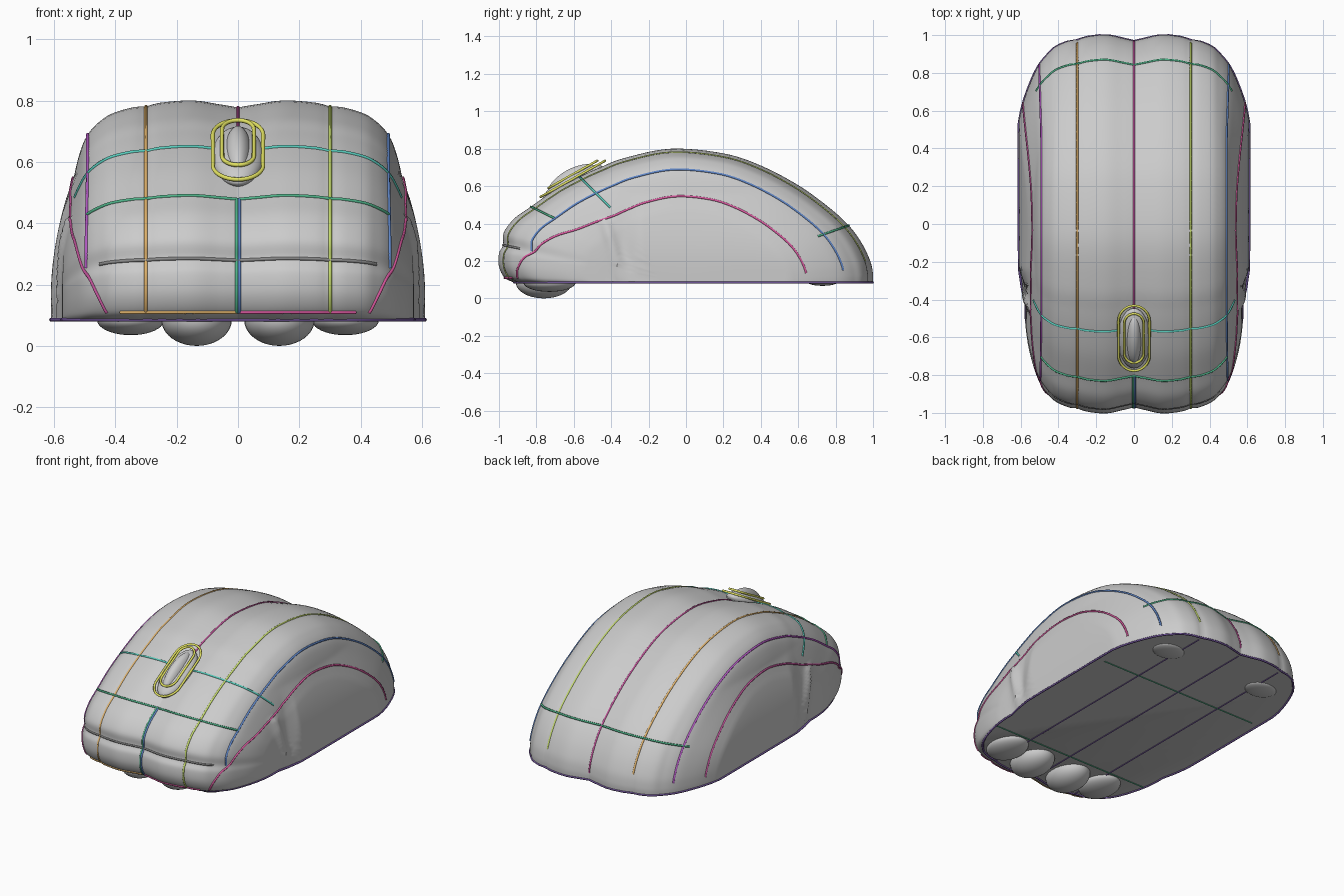
import bpy, bmesh, math
from mathutils import Vector

if "Cube" in bpy.data.objects:
    bpy.data.objects.remove(bpy.data.objects["Cube"])

BASE = 0.085
# side profile (y, z), from the back edge over the top to the front edge
PROFILE = [(1, .085), (1, .13), (.985, .2), (.94, .295), (.87, .39), (.76, .49), (.6, .605),
           (.4, .71), (.2, .775), (-.08, .8), (-.33, .75), (-.46, .7), (-.57, .65), (-.7, .58),
           (-.83, .49), (-.92, .425), (-.975, .35), (-.978, .285), (-1, .24), (-1, .17),
           (-.97, .11), (-.92, .085)]
# cross-section: half width x and scale of the profile toward the base centre
SECTION = [(0, .968), (.06, .982), (.16, 1), (.3, .98), (.4, .946), (.45, .905), (.49, .845),
           (.515, .765), (.535, .645), (.54, .5), (.54, .3), (.54, 0)]
T_END, U_END = len(PROFILE) - 1, len(SECTION) - 1


def spline(pts, t):
    """Catmull-Rom point at knot parameter t."""
    i = min(int(t), len(pts) - 2)
    f = t - i
    a, b, c, d = [Vector(pts[max(0, min(len(pts) - 1, k))]) for k in range(i - 1, i + 3)]
    return 0.5 * (2 * b + (c - a) * f + (2 * a - 5 * b + 4 * c - d) * f ** 2
                  + (3 * b - a - 3 * c + d) * f ** 3)


def clamp(v):
    return max(0.0, min(1.0, v))


def shell(t, u):
    """Point on the shell: t runs back to front, u from side to side."""
    y0, z0 = spline(PROFILE, t)
    x, s = spline(SECTION, abs(u))
    s -= 0.008 * math.exp(-((x - .3) / .02) ** 2)
    y, z = y0 * s, BASE + max(0, z0 - BASE) * s
    # flared side panel, with a step and rib toward the front
    w = clamp((.9 - s) / .35)
    drop = math.sin(clamp((.56 - z) / .4) * math.pi / 2)
    front = clamp((-y - .24) / .09)
    x += w * drop * (.07 - .036 * front)
    rib = -.43 + (.4 - z) * .3
    if z < .42:
        x += w * .02 * math.exp(-((y - rib) / .03) ** 2)
    return Vector((math.copysign(x, u), y, z))


def finish(ob, angle=40):
    bpy.ops.object.select_all(action='DESELECT')
    ob.select_set(True)
    bpy.context.view_layer.objects.active = ob
    bpy.ops.object.shade_smooth_by_angle(angle=math.radians(angle))


# main shell with flat underside
NT, NU = 126, 66
bm = bmesh.new()
rows = [[bm.verts.new(shell(T_END * i / NT, U_END * j / NU)) for j in range(-NU, NU + 1)]
        for i in range(NT + 1)]
for r, q in zip(rows, rows[1:]):
    for j in range(2 * NU):
        bm.faces.new((r[j], r[j + 1], q[j + 1], q[j]))
bm.faces.new(rows[0] + rows[-1][::-1])
bmesh.ops.remove_doubles(bm, verts=bm.verts, dist=1e-5)
bmesh.ops.recalc_face_normals(bm, faces=bm.faces)
me = bpy.data.meshes.new("mouse_shell")
bm.to_mesh(me)
bm.free()
body = bpy.data.objects.new("mouse_shell", me)
bpy.context.collection.objects.link(body)
finish(body)


def ellipsoid(name, loc, radii, tilt=0):
    bpy.ops.mesh.primitive_uv_sphere_add(segments=32, ring_count=20, radius=1, location=loc,
                                         rotation=(tilt, 0, 0))
    ob = bpy.context.object
    ob.name, ob.scale = name, radii
    finish(ob, 60)


# rounded feet under the front, low pads at the back
for side in (-1, 1):
    ellipsoid("front_foot", (side * .135, -.76, .085), (.115, .15, .085))
    ellipsoid("outer_foot", (side * .35, -.73, .085), (.11, .14, .05))
    ellipsoid("back_pad", (side * .35, .73, .087), (.1, .08, .02))

# scroll wheel mound and ribbed wheel
TILT = math.atan(.56)
ellipsoid("wheel_mound", (0, -.605, .617), (.085, .18, .05), TILT)
ellipsoid("scroll_wheel", (0, -.605, .622), (.045, .15, .07), TILT)


# coloured seam piping
COLORS = {"magenta": (.5, .08, .3), "orange": (.75, .45, .15), "lime": (.55, .7, .15),
          "violet": (.45, .1, .55), "blue": (.12, .25, .6), "pink": (.7, .1, .35),
          "teal": (.1, .6, .5), "green": (.08, .45, .25), "yellow": (.75, .75, .12),
          "indigo": (.18, .1, .35), "grey": (.25, .25, .25)}
MATS = {}
for key, c in COLORS.items():
    MATS[key] = bpy.data.materials.new(key)
    MATS[key].diffuse_color = (*c, 1)


def seam(name, color, pts, closed=False, r=.006):
    cu = bpy.data.curves.new(name, 'CURVE')
    cu.dimensions, cu.bevel_depth, cu.bevel_resolution = '3D', r, 1
    sp = cu.splines.new('POLY')
    sp.points.add(len(pts) - 1)
    for p, co in zip(sp.points, pts):
        p.co = (*co, 1)
    sp.use_cyclic_u = closed
    cu.materials.append(MATS[color])
    bpy.context.collection.objects.link(bpy.data.objects.new(name, cu))


def lengthwise(name, color, t0, t1, u, n=80):
    ts = [t0 + (t1 - t0) * i / n for i in range(n + 1)]
    seam(name, color, [shell(t, u(t) if callable(u) else u) for t in ts])


def crosswise(name, color, t, u0, u1, n=50):
    seam(name, color, [shell(t, u0 + (u1 - u0) * i / n) for i in range(n + 1)])


def side_seam(sign):
    return lambda t: sign * (8 - 4.2 * clamp((t - 12) / (T_END - 12)) ** 1.5)


lengthwise("centre_seam", "magenta", 1, 11, 0)
lengthwise("front_seam_left", "green", 14, 20, -.12)
lengthwise("front_seam_right", "blue", 14, 20, .12)
lengthwise("button_seam_left", "orange", 2, 20, -3)
lengthwise("button_seam_right", "lime", 2, 20, 3)
lengthwise("shoulder_seam_left", "violet", 1.5, 17, -6)
lengthwise("shoulder_seam_right", "blue", 1.5, 17, 6)
lengthwise("side_seam_left", "magenta", 1.5, 20, side_seam(-1))
lengthwise("side_seam_right", "pink", 1.5, 20, side_seam(1))
crosswise("upper_button_seam", "teal", 12, -7.5, 7.5)
crosswise("lower_button_seam", "green", 14, -6, 6)
crosswise("nose_seam", "grey", 17, -5, 5)
crosswise("back_seam", "green", 4, -6.5, 6.5)
crosswise("lip_seam_left", "orange", 20, -3.8, -.15)
crosswise("lip_seam_right", "pink", 20, .15, 3.8)
crosswise("base_rim_back", "indigo", 0, -U_END, U_END)
crosswise("base_rim_front", "indigo", T_END, -U_END, U_END)

# wheel surround and inner ring
for name, hw, hl, lift in (("wheel_surround", .082, .172, .022), ("wheel_ring", .052, .13, .046)):
    pts = []
    for i in range(48):
        a = 2 * math.pi * i / 48
        y = math.copysign(hl - hw, math.sin(a)) + hw * math.sin(a)
        pts.append((hw * math.cos(a), -.605 + y, .617 + lift + y * .56))
    seam(name, "yellow", pts, True, .007)

# seams on the underside
for x in (-.3, 0, .3):
    seam("base_long_seam", "indigo", [(x, -.9, BASE), (x, .95, BASE)], r=.004)
for y in (-.58, .4):
    seam("base_cross_seam", "green", [(-.56, y, BASE), (.56, y, BASE)], r=.004)

for m in bpy.data.materials:
    if m.users and not m.is_grease_pencil:
        m.use_nodes = True
        m.node_tree.nodes["Principled BSDF"].inputs["Base Color"].default_value = m.diffuse_color
